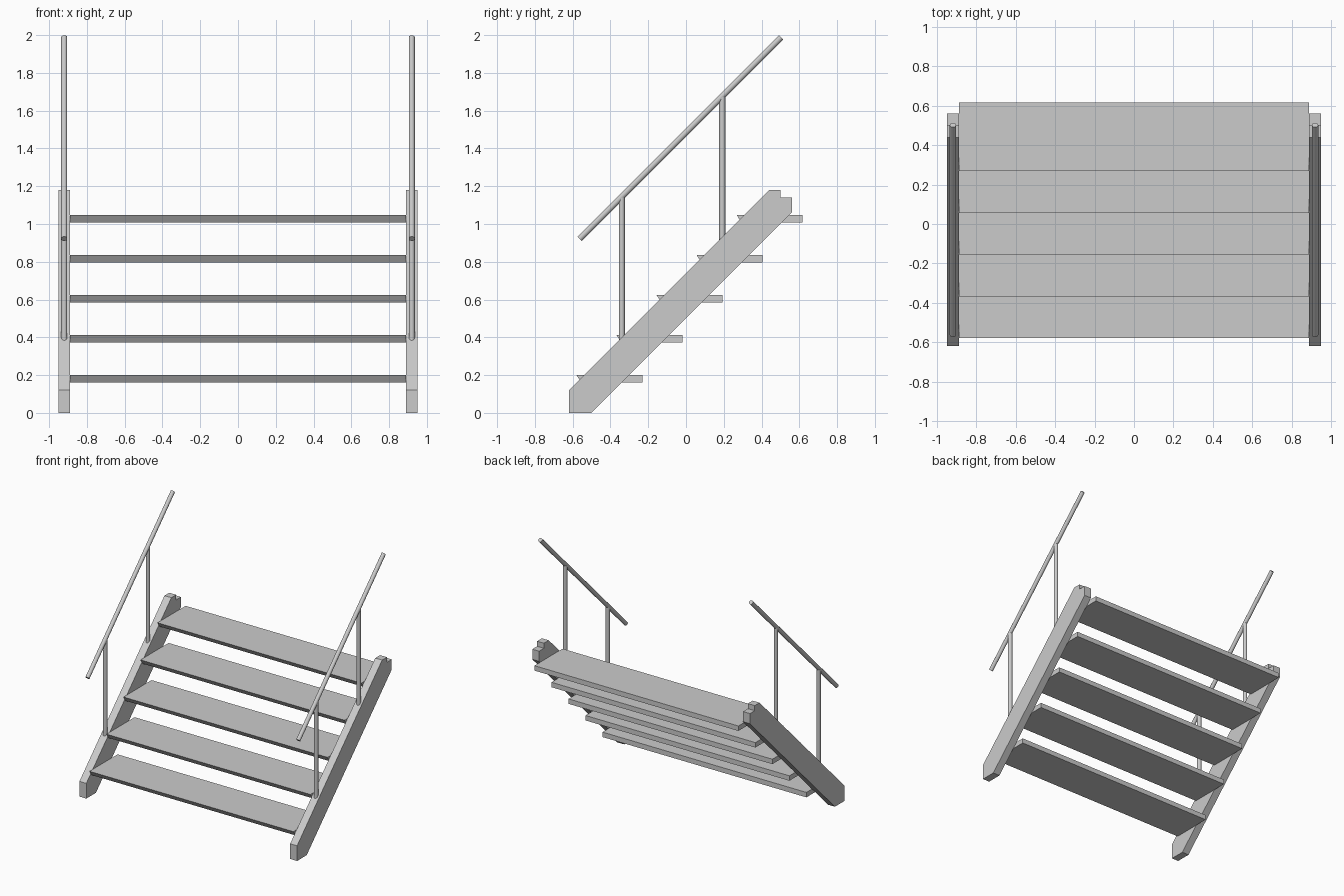
import bpy
from mathutils import Vector

if "Cube" in bpy.data.objects:
    bpy.data.objects.remove(bpy.data.objects["Cube"])


def prism(name, profile, x0, x1):
    """Extrude a (y, z) profile along x."""
    n = len(profile)
    verts = [(x, y, z) for x in (x0, x1) for y, z in profile]
    faces = [tuple(range(n))[::-1], tuple(range(n, 2 * n))]
    faces += [(i, (i + 1) % n, n + (i + 1) % n, n + i) for i in range(n)]
    mesh = bpy.data.meshes.new(name)
    mesh.from_pydata(verts, [], faces)
    obj = bpy.data.objects.new(name, mesh)
    bpy.context.collection.objects.link(obj)
    # consistent outward normals
    bpy.context.view_layer.objects.active = obj
    bpy.ops.object.select_all(action='DESELECT')
    obj.select_set(True)
    bpy.ops.object.mode_set(mode='EDIT')
    bpy.ops.mesh.select_all(action='SELECT')
    bpy.ops.mesh.normals_make_consistent(inside=False)
    bpy.ops.object.mode_set(mode='OBJECT')
    return obj


def tube(name, a, b, radius=0.016):
    """Smooth round bar between two points."""
    a, b = Vector(a), Vector(b)
    d = b - a
    bpy.ops.mesh.primitive_cylinder_add(vertices=20, radius=radius, depth=d.length,
                                        location=(a + b) / 2)
    obj = bpy.context.object
    obj.name = name
    obj.rotation_euler = d.to_track_quat('Z', 'Y').to_euler()
    bpy.ops.object.shade_smooth_by_angle()


# Sloping side beam with a notched top end
stringer = [(-0.62, 0), (-0.5, 0), (0.56, 1.06), (0.56, 1.14),
            (0.5, 1.14), (0.5, 1.18), (0.44, 1.18), (-0.62, 0.12)]

for side, s in (("left", -1), ("right", 1)):
    prism(side + "_stringer", stringer, s * 0.89, s * 0.95)
    x = s * 0.92
    # Handrail and its two posts
    tube(side + "_handrail", (x, -0.563, 0.922), (x, 0.503, 1.988))
    tube(side + "_front_post", (x, -0.34, 0.37), (x, -0.34, 1.14))
    tube(side + "_back_post", (x, 0.192, 0.90), (x, 0.192, 1.672))

# Open treads with an undercut front edge
for i in range(5):
    y, z = -0.58 + 0.212 * i, 0.2 + 0.212 * i
    prism(f"tread_{i + 1}", [(y, z), (y + 0.025, z - 0.039),
                             (y + 0.35, z - 0.039), (y + 0.35, z)], -0.89, 0.89)
